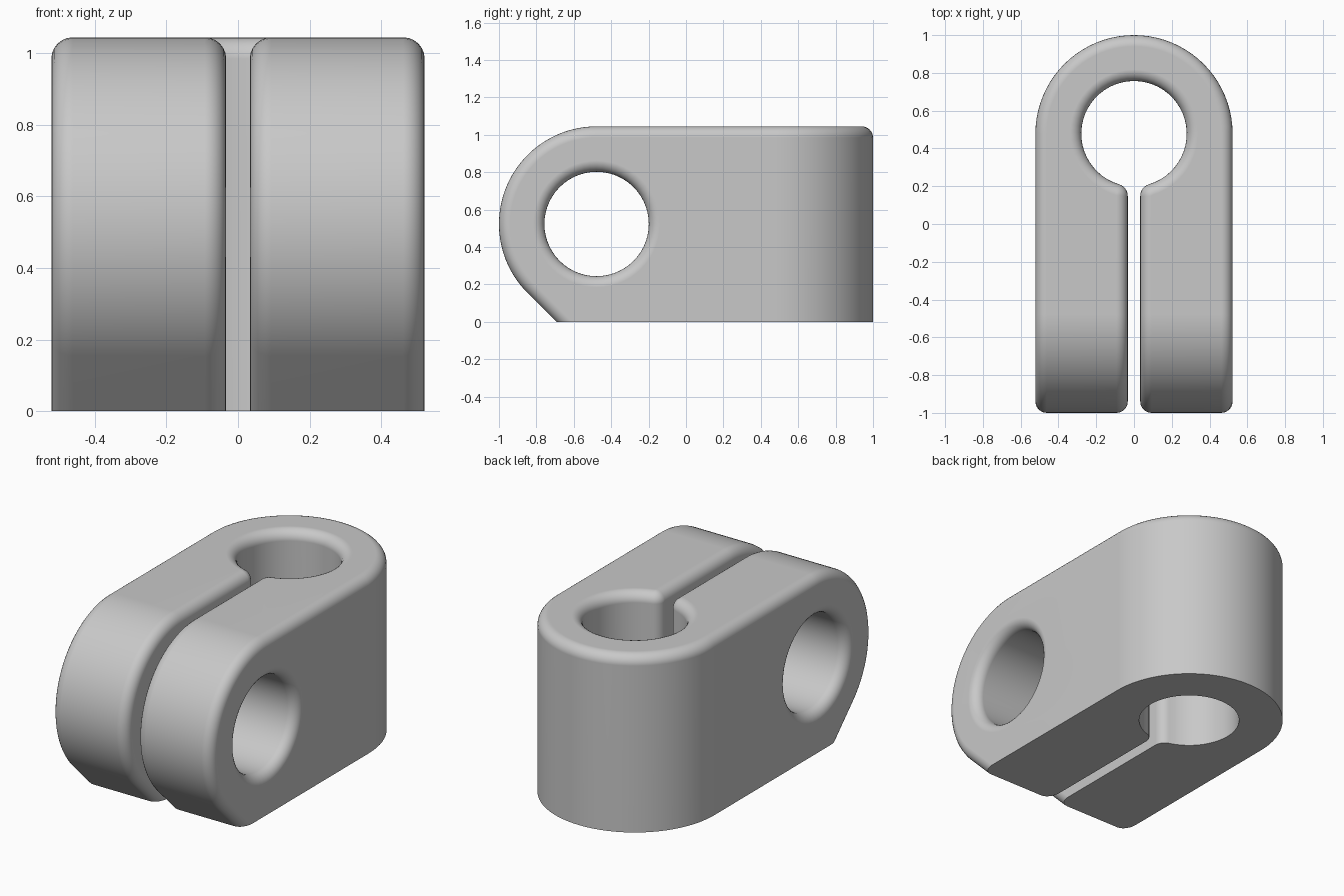
import bpy, bmesh, math
from mathutils import Vector, Matrix

if "Cube" in bpy.data.objects:
    bpy.data.objects.remove(bpy.data.objects["Cube"], do_unlink=True)

HALF, BORE, SLOT, FILLET = 0.522, 0.279, 0.033, 0.06
RING_Y, PIN_Y, PIN_Z, HEIGHT = 0.478, -0.478, 0.523, 1.045

steel = bpy.data.materials.new("plain grey")
steel.use_nodes = True
grey = (0.58, 0.58, 0.58, 1)
steel.diffuse_color = grey
steel.node_tree.nodes["Principled BSDF"].inputs["Base Color"].default_value = grey


def arc(cx, cy, r, start, end, n):
    """Points on an arc, angles in degrees."""
    angles = [math.radians(start + (end - start) * i / n) for i in range(n + 1)]
    return [(cx + r * math.cos(a), cy + r * math.sin(a)) for a in angles]


def make_object(name, bm):
    bmesh.ops.recalc_face_normals(bm, faces=bm.faces)
    mesh = bpy.data.meshes.new(name)
    bm.to_mesh(mesh)
    bm.free()
    obj = bpy.data.objects.new(name, mesh)
    bpy.context.collection.objects.link(obj)
    return obj


def prism(name, points, direction):
    """Closed outline of 3D points pushed along a direction."""
    bm = bmesh.new()
    near = [bm.verts.new(p) for p in points]
    far = [bm.verts.new(Vector(p) + direction) for p in points]
    bm.faces.new(near)
    bm.faces.new(far[::-1])
    for i in range(len(near)):
        bm.faces.new((near[i - 1], far[i - 1], far[i], near[i]))
    return make_object(name, bm)


def boolean(target, cutter, operation):
    mod = target.modifiers.new("cut", "BOOLEAN")
    mod.operation, mod.object, mod.solver = operation, cutter, "EXACT"
    bpy.context.view_layer.objects.active = target
    bpy.ops.object.modifier_apply(modifier=mod.name)
    bpy.data.objects.remove(cutter, do_unlink=True)


# Keyhole plan: rounded back, bore and slot with eased corners
ease = 0.065
ex = SLOT + ease
ey = RING_Y - math.sqrt((BORE + ease) ** 2 - ex ** 2)
bore_angle = math.degrees(math.atan2(ey - RING_Y, ex))
right_corner = arc(ex, ey, ease, 180, bore_angle + 180, 6)
left_corner = [(-x, y) for x, y in right_corner]
bore_arc = arc(0, RING_Y, BORE, 180 - bore_angle, bore_angle, 48)[1:-1]
plan = ([(HALF, -1.5)] + arc(0, RING_Y, HALF, 0, 180, 40) + [(-HALF, -1.5), (-SLOT, -1.5)]
        + left_corner + bore_arc + right_corner[::-1] + [(SLOT, -1.5)])
body = prism("clamp_body", [(x, y, -0.5) for x, y in plan], Vector((0, 0, 2)))

# Side outline: round nose with a sloped lower front
radius = HEIGHT - PIN_Z
side = arc(PIN_Y, PIN_Z, radius, 90, 225, 40)
nose_y, nose_z = side[-1]
side += [(nose_y + nose_z, 0), (1.5, 0), (1.5, HEIGHT)]
outline = prism("side_outline", [(-1, y, z) for y, z in side], Vector((2, 0, 0)))
boolean(body, outline, "INTERSECT")

# Round every sharp edge except the flat base
bm = bmesh.new()
bm.from_mesh(body.data)
bmesh.ops.remove_doubles(bm, verts=bm.verts, dist=0.0001)
sharp = [e for e in bm.edges if len(e.link_faces) == 2
         and e.calc_face_angle() > math.radians(40)
         and max(v.co.z for v in e.verts) > 0.001]
bmesh.ops.bevel(bm, geom=sharp, offset=FILLET, offset_type="OFFSET", segments=6,
                profile=0.5, affect="EDGES", clamp_overlap=False)
bm.to_mesh(body.data)
bm.free()

# Cross hole with flared outer rims, turned around the x axis
bm = bmesh.new()
rim = arc(HALF - FILLET, BORE + FILLET, FILLET, -90, 0, 6)
half_profile = rim + [(0.7, BORE + FILLET), (0.7, 0)]
profile = [(-x, r) for x, r in reversed(half_profile)] + half_profile
verts = [bm.verts.new((x, 0, r)) for x, r in profile]
edges = [bm.edges.new(pair) for pair in zip(verts, verts[1:])]
bmesh.ops.spin(bm, geom=verts + edges, cent=(0, 0, 0), axis=(1, 0, 0),
               angle=2 * math.pi, steps=56, use_merge=False)
bmesh.ops.remove_doubles(bm, verts=bm.verts, dist=0.0001)
bmesh.ops.transform(bm, matrix=Matrix.Translation((0, PIN_Y, PIN_Z)), verts=bm.verts)
boolean(body, make_object("cross_hole", bm), "DIFFERENCE")

# Smooth finish with flat faces kept flat
body.data.materials.clear()
body.data.materials.append(steel)
bpy.ops.object.select_all(action="DESELECT")
body.select_set(True)
bpy.context.view_layer.objects.active = body
bpy.ops.object.shade_smooth_by_angle(angle=math.radians(35))
weighted = body.modifiers.new("even_shading", "WEIGHTED_NORMAL")
weighted.keep_sharp = True
